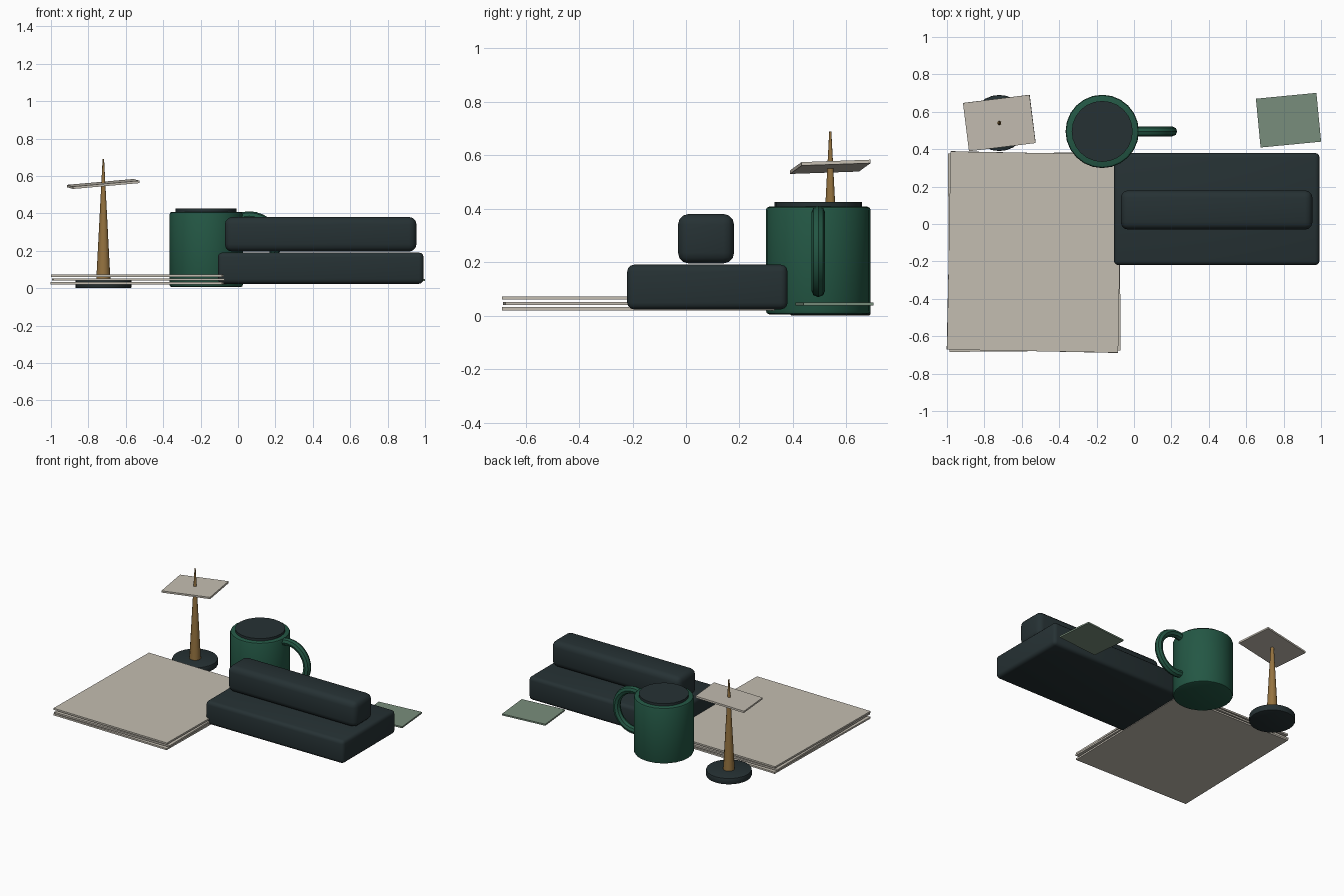
import bpy, math
from math import radians

if "Cube" in bpy.data.objects:
    bpy.data.objects.remove(bpy.data.objects["Cube"])


def material(name, rgb):
    m = bpy.data.materials.new(name)
    m.diffuse_color = (*rgb, 1)
    m.use_nodes = True
    m.node_tree.nodes["Principled BSDF"].inputs["Base Color"].default_value = m.diffuse_color
    return m


SLATE = material("dark slate", (0.019, 0.031, 0.034))
GREEN = material("deep green", (0.017, 0.095, 0.058))
PAPER = material("warm paper", (0.55, 0.51, 0.44))
SAGE = material("sage green", (0.19, 0.27, 0.20))
BRASS = material("brass", (0.30, 0.17, 0.05))


def finish(name, mat, bevel=0, segments=2, smooth=False):
    ob = bpy.context.object
    ob.name = name
    ob.data.materials.append(mat)
    if bevel:
        b = ob.modifiers.new("rounded edges", 'BEVEL')
        b.width, b.segments = bevel, segments
        b.limit_method, b.angle_limit = 'ANGLE', radians(40)
        bpy.ops.object.modifier_apply(modifier=b.name)
    if smooth:
        bpy.ops.object.shade_smooth_by_angle(angle=radians(35))
    return ob


def box(name, center, size, mat, rot=(0, 0, 0), bevel=0, segments=3):
    bpy.ops.mesh.primitive_cube_add(size=1, location=center)
    ob = bpy.context.object
    ob.scale = size
    bpy.ops.object.transform_apply(location=False, rotation=False, scale=True)
    ob.rotation_euler = [radians(a) for a in rot]
    return finish(name, mat, bevel, segments, bevel > 0)


def cylinder(name, x, y, z0, z1, r0, r1, mat, sides=24, bevel=0):
    bpy.ops.mesh.primitive_cone_add(vertices=sides, radius1=r0, radius2=r1,
                                    depth=z1 - z0, location=(x, y, (z0 + z1) / 2))
    return finish(name, mat, bevel, 2, True)


# Stack of three slightly twisted sheets
for i, (z, turn) in enumerate([(0.026, -1.2), (0.046, 0.5), (0.066, -1.0)]):
    box(f"paper_sheet_{i + 1}", (-0.533, -0.15, z), (0.915, 1.06, 0.012),
        PAPER, (0, 0, turn))

# Machine body with the rounded bar on top
box("body_block", (0.442, 0.08, 0.107), (1.10, 0.60, 0.167), SLATE, bevel=0.025)
box("top_bar", (0.442, 0.075, 0.288), (1.025, 0.21, 0.185), SLATE, bevel=0.04)

# Mug with dark fill and ring handle
MX, MY = -0.17, 0.495
cylinder("mug_body", MX, MY, 0.005, 0.408, 0.196, 0.196, GREEN, bevel=0.013)
cylinder("mug_fill", MX, MY, 0.395, 0.425, 0.163, 0.163, SLATE)
bpy.ops.mesh.primitive_torus_add(major_radius=0.145, minor_radius=0.026,
                                 major_segments=28, minor_segments=8,
                                 location=(0.06, MY, 0.24),
                                 rotation=(radians(90), 0, 0))
finish("mug_handle", GREEN, smooth=True)

# Spike holder with a skewered slip
SX, SY = -0.72, 0.54
cylinder("spike_base", SX, SY, 0.0, 0.045, 0.15, 0.15, SLATE, bevel=0.006)
cylinder("spike", SX, SY, 0.04, 0.69, 0.038, 0.004, BRASS, sides=12)
box("skewered_slip", (SX, SY, 0.557), (0.36, 0.26, 0.013), PAPER, (2, -5, 7))

# Loose sage note
box("loose_note", (0.826, 0.555, 0.043), (0.325, 0.262, 0.011), SAGE, (0, 0, 5.5))
